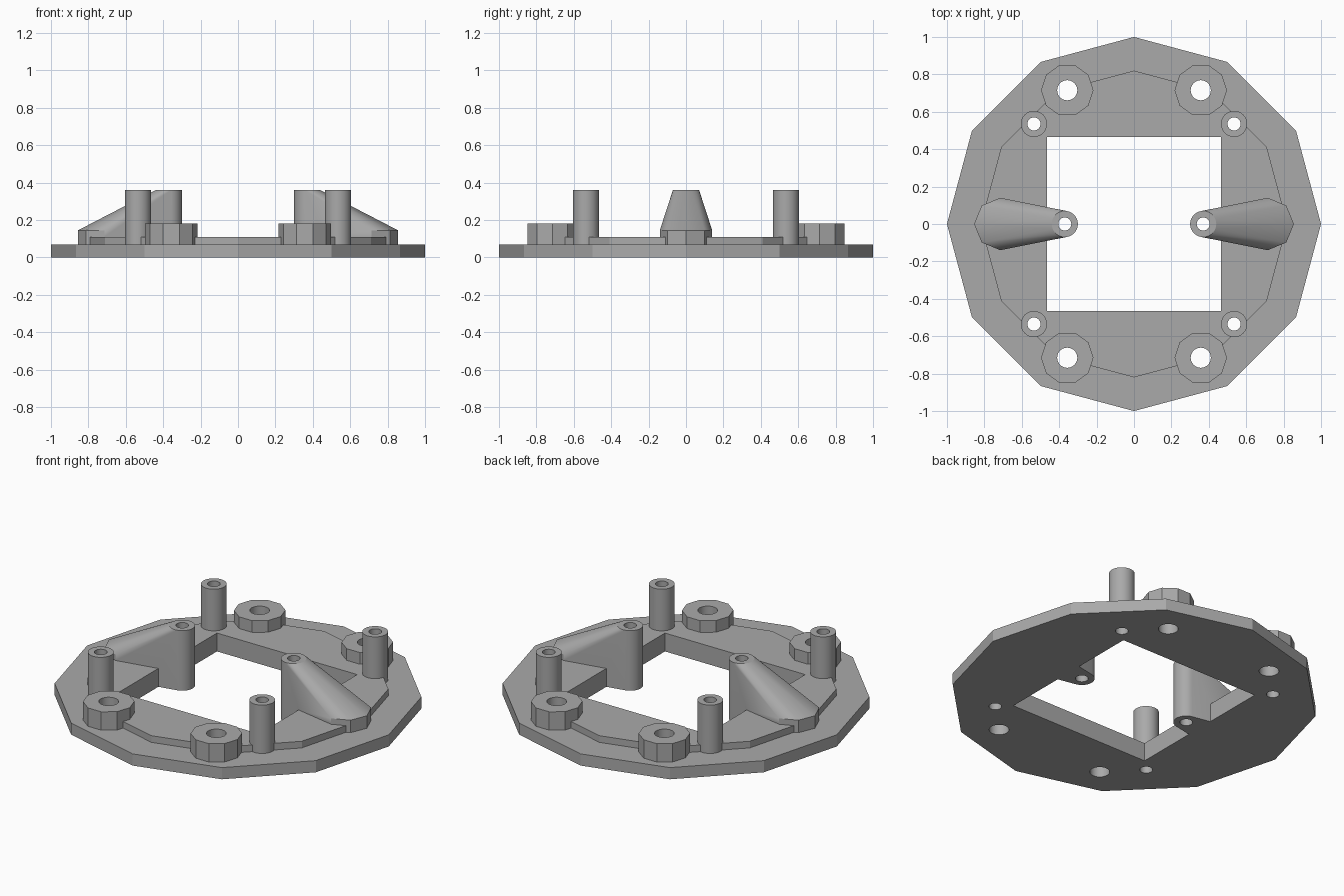
import bpy, bmesh
from math import cos, sin, tau

cube = bpy.data.objects.get("Cube")
if cube:
    bpy.data.objects.remove(cube)

grey = bpy.data.materials.new("grey")
grey.use_nodes = True
colour = (0.4, 0.4, 0.4, 1)
grey.diffuse_color = colour
grey.node_tree.nodes["Principled BSDF"].inputs["Base Color"].default_value = colour

POST, POST_HOLE, BOSS, BOSS_HOLE = 0.07, 0.035, 0.14, 0.054
PLATE_Z, STEP_Z, BOSS_Z, FOOT_Z, TOP_Z = 0.07, 0.11, 0.18, 0.145, 0.36
WINDOW = 0.465
FOOT_X, ARM_X = 0.715, 0.37


def finish(name, bm):
    bmesh.ops.recalc_face_normals(bm, faces=bm.faces)
    mesh = bpy.data.meshes.new(name)
    bm.to_mesh(mesh)
    bm.free()
    mesh.materials.append(grey)
    obj = bpy.data.objects.new(name, mesh)
    bpy.context.collection.objects.link(obj)
    return obj


def ring(bm, x, y, z, r, n):
    return [bm.verts.new((x + r * cos(tau * i / n), y + r * sin(tau * i / n), z))
            for i in range(n)]


def prism(name, x, y, r, z0, z1, n):
    bm = bmesh.new()
    low, high = ring(bm, x, y, z0, r, n), ring(bm, x, y, z1, r, n)
    bm.faces.new(low)
    bm.faces.new(high)
    for i in range(n):
        j = (i + 1) % n
        bm.faces.new((low[i], low[j], high[j], high[i]))
    return finish(name, bm)


def boolean(target, other, operation):
    mod = target.modifiers.new(operation.lower(), 'BOOLEAN')
    mod.object, mod.operation, mod.solver = other, operation, 'EXACT'
    bpy.context.view_layer.objects.active = target
    bpy.ops.object.modifier_apply(modifier=mod.name)
    bpy.data.objects.remove(other)


def sloped_arm(name, side):
    # Hull of a tall inner post and a low, wide outer foot
    bm = bmesh.new()
    for z in (0.0, TOP_Z):
        ring(bm, side * ARM_X, 0, z, POST, 32)
    for z in (0.0, FOOT_Z):
        ring(bm, side * FOOT_X, 0, z, BOSS, 8)
    hull = bmesh.ops.convex_hull(bm, input=bm.verts)
    loose = {g for g in hull["geom_interior"] + hull["geom_unused"]
             if isinstance(g, bmesh.types.BMVert)}
    bmesh.ops.delete(bm, geom=list(loose), context='VERTS')
    bmesh.ops.dissolve_limit(bm, angle_limit=0.01, verts=bm.verts, edges=bm.edges)
    return finish(name, bm)


# Twelve-sided base plate with a raised inner step
base = prism("base_plate", 0, 0, 1.0, 0, PLATE_Z, 12)
boolean(base, prism("step", 0, 0, 0.82, 0.02, STEP_Z, 12), 'UNION')

# Square window through the middle
bpy.ops.mesh.primitive_cube_add(size=2 * WINDOW)
window = bpy.context.object
window.hide_render = True
boolean(base, window, 'DIFFERENCE')

# Arms, corner posts and round bosses
corners = [(sx, sy) for sx in (-1, 1) for sy in (-1, 1)]
holes = []
for side in (-1, 1):
    boolean(base, sloped_arm("arm", side), 'UNION')
    holes.append((side * ARM_X, 0, POST_HOLE))
for sx, sy in corners:
    x, y = sx * 0.535, sy * 0.535
    boolean(base, prism("post", x, y, POST, 0.03, TOP_Z, 32), 'UNION')
    holes.append((x, y, POST_HOLE))
    x, y = sx * 0.357, sy * 0.715
    boolean(base, prism("boss", x, y, BOSS, 0.03, BOSS_Z, 10), 'UNION')
    holes.append((x, y, BOSS_HOLE))

# Screw holes through everything
for x, y, r in holes:
    cutter = prism("hole_cutter", x, y, r, -0.1, 0.5, 24)
    cutter.hide_render = True
    boolean(base, cutter, 'DIFFERENCE')

base.name = "mounting_plate"
bpy.ops.object.select_all(action='DESELECT')
base.select_set(True)
bpy.context.view_layer.objects.active = base
bpy.ops.object.shade_smooth_by_angle(angle=0.4)
